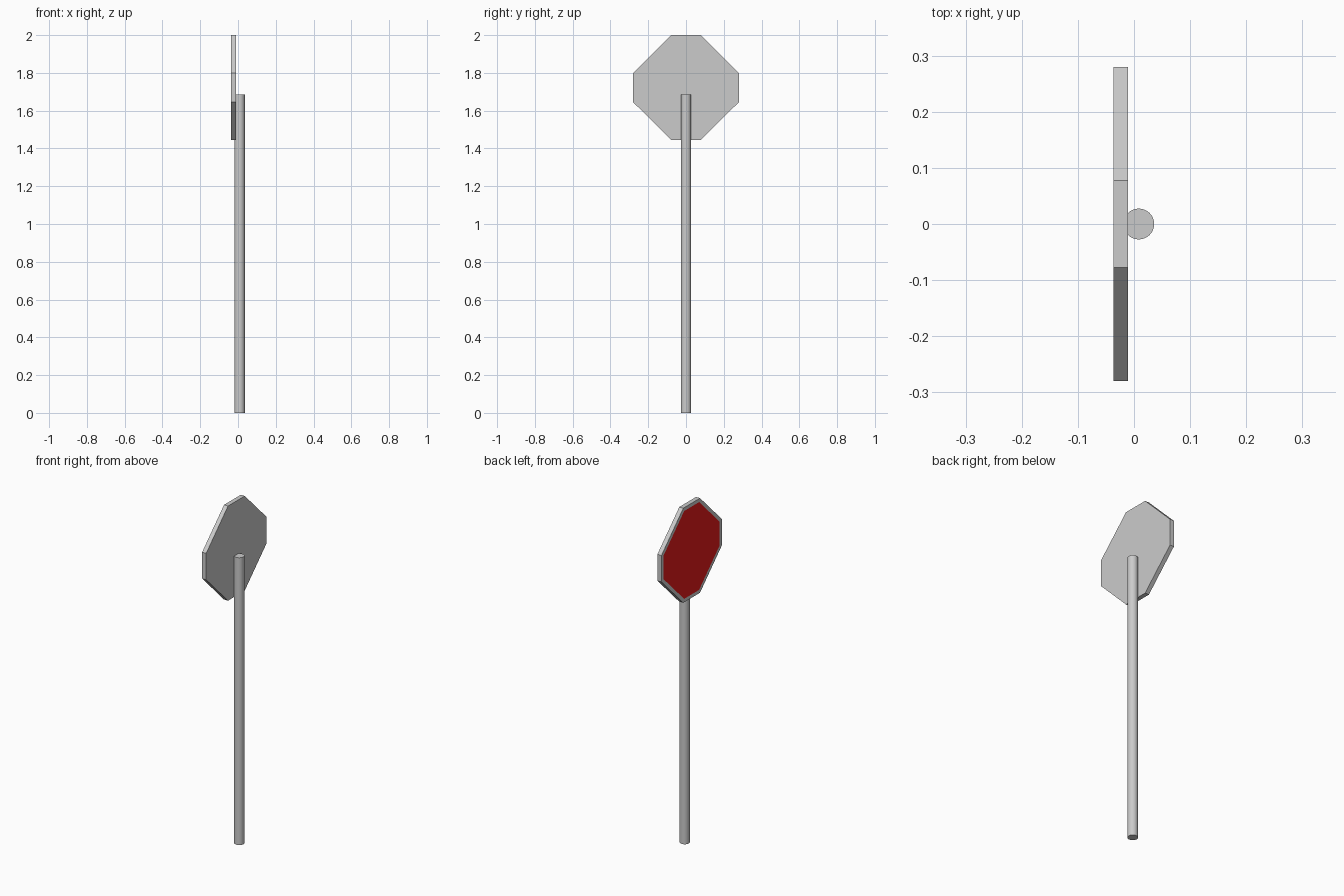
import bpy, bmesh

if "Cube" in bpy.data.objects:
    bpy.data.objects.remove(bpy.data.objects["Cube"])

# Round pole
Z_TOP, R = 1.685, 0.0275
bpy.ops.mesh.primitive_cylinder_add(vertices=32, radius=R, depth=Z_TOP,
                                    location=(0.0085, 0, Z_TOP / 2))
pole = bpy.context.object
pole.name = "pole"
bpy.ops.object.shade_smooth_by_angle()

# Octagonal plate: one profile in the YZ plane, extruded along x
W, H, C, ZC = 0.28, 0.2775, 0.0775, 1.7225
X_FACE, X_BACK = -0.0365, -0.0105
quarter = [(W, C), (C, H)]
profile = (quarter + [(-y, z) for y, z in reversed(quarter)]
           + [(-y, -z) for y, z in quarter]
           + [(y, -z) for y, z in reversed(quarter)])

bm = bmesh.new()
back = bm.faces.new([bm.verts.new((X_BACK, y, ZC + z)) for y, z in profile])
ext = bmesh.ops.extrude_face_region(bm, geom=[back], use_keep_orig=True)
verts = [g for g in ext["geom"] if isinstance(g, bmesh.types.BMVert)]
bmesh.ops.translate(bm, verts=verts, vec=(X_FACE - X_BACK, 0, 0))
bmesh.ops.recalc_face_normals(bm, faces=bm.faces[:])

# Red panel inset inside a grey border
front = min(bm.faces, key=lambda f: f.calc_center_median().x)
bmesh.ops.inset_region(bm, faces=[front], thickness=0.02, use_even_offset=True)
front.material_index = 1

mesh = bpy.data.meshes.new("sign_plate")
bm.to_mesh(mesh)
bm.free()
plate = bpy.data.objects.new("sign_plate", mesh)
bpy.context.collection.objects.link(plate)

grey = bpy.data.materials.new("plate_grey")
grey.diffuse_color = (0.8, 0.8, 0.8, 1)
grey.use_nodes = True
grey.node_tree.nodes["Principled BSDF"].inputs["Base Color"].default_value = grey.diffuse_color
red = bpy.data.materials.new("sign_red")
red.diffuse_color = (0.8, 0.01, 0.01, 1)
red.use_nodes = True
red.node_tree.nodes["Principled BSDF"].inputs["Base Color"].default_value = red.diffuse_color
mesh.materials.append(grey)
mesh.materials.append(red)
